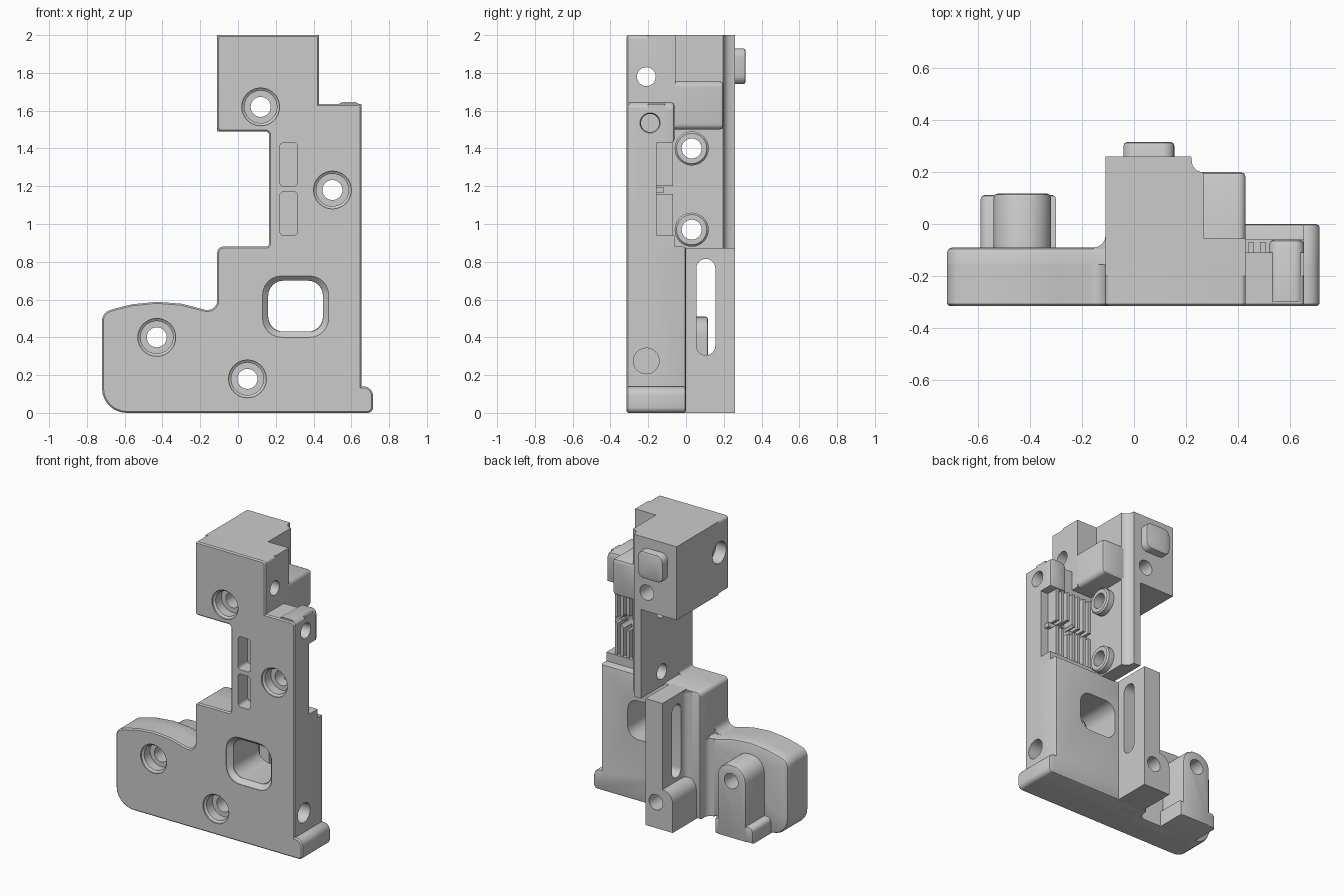
import bpy, bmesh, math
from mathutils import Vector

cube = bpy.data.objects.get("Cube")
if cube:
    bpy.data.objects.remove(cube, do_unlink=True)

grey = bpy.data.materials.new("plain grey")
grey.use_nodes = True
grey.diffuse_color = (0.6, 0.6, 0.6, 1)
grey.node_tree.nodes["Principled BSDF"].inputs["Base Color"].default_value = (0.6, 0.6, 0.6, 1)

# The profile plane for each extrusion axis
PLACE = {"x": lambda a, b, d: (d, a, b),
         "y": lambda a, b, d: (a, d, b),
         "z": lambda a, b, d: (a, b, d)}
FRONT = -0.315


def finish(name, bm):
    bmesh.ops.recalc_face_normals(bm, faces=bm.faces)
    mesh = bpy.data.meshes.new(name)
    bm.to_mesh(mesh)
    bm.free()
    mesh.materials.append(grey)
    obj = bpy.data.objects.new(name, mesh)
    bpy.context.collection.objects.link(obj)
    return obj


def rounded(points, steps=6):
    """Replace each (a, b, radius) corner with an arc."""
    out, n = [], len(points)
    for i, p in enumerate(points):
        corner = Vector(p[:2])
        r = p[2] if len(p) > 2 else 0
        if not r:
            out.append(corner)
            continue
        start = corner + (Vector(points[i - 1][:2]) - corner).normalized() * r
        end = corner + (Vector(points[(i + 1) % n][:2]) - corner).normalized() * r
        for k in range(steps + 1):
            t = k / steps
            u, v, w = (1 - t) ** 2, 1.414 * t * (1 - t), t * t
            out.append((start * u + corner * v + end * w) / (u + v + w))
    return out


def prism(name, axis, points, d0, d1, bevel=0, at=None, segments=2):
    """Extrude a profile and optionally round the rim of the cap at depth 'at'."""
    bm = bmesh.new()
    outline = rounded(points)
    rims = [[bm.verts.new(PLACE[axis](p.x, p.y, d)) for p in outline] for d in (d0, d1)]
    caps = [bm.faces.new(rim) for rim in rims]
    n = len(outline)
    for i in range(n):
        j = (i + 1) % n
        bm.faces.new((rims[0][i], rims[0][j], rims[1][j], rims[1][i]))
    if bevel:
        bmesh.ops.recalc_face_normals(bm, faces=bm.faces)
        cap = caps[0] if at == d0 else caps[1]
        bmesh.ops.bevel(bm, geom=list(cap.edges), offset=bevel, segments=segments,
                        profile=0.5, affect='EDGES')
    return finish(name, bm)


def box(a0, a1, b0, b1, r=0):
    return [(a0, b0, r), (a1, b0, r), (a1, b1, r), (a0, b1, r)]


def lathe(name, axis, a, b, rings, sides=32):
    """Stacked circles given as (depth, radius)."""
    bm = bmesh.new()
    loops = []
    for d, r in rings:
        loops.append([bm.verts.new(PLACE[axis](a + r * math.cos(math.tau * k / sides),
                                               b + r * math.sin(math.tau * k / sides), d))
                      for k in range(sides)])
    bm.faces.new(loops[0])
    bm.faces.new(loops[-1])
    for low, high in zip(loops, loops[1:]):
        for k in range(sides):
            j = (k + 1) % sides
            bm.faces.new((low[k], low[j], high[j], high[k]))
    return finish(name, bm)


def fillet(name, x, y, z1, r=0.045):
    """Upright concave fillet in the corner where a back face meets a wall."""
    return prism(name, "z", [(x + 0.02, y - 0.03), (x - r - 0.001, y - 0.03), (x - r - 0.001, y),
                             (x, y, r), (x, y + r + 0.001), (x + 0.02, y + r + 0.001)], 0.001, z1)


def touches(one, two):
    """True when the bounding boxes of two objects overlap."""
    for axis in range(3):
        a = [v.co[axis] for v in one.data.vertices]
        b = [v.co[axis] for v in two.data.vertices]
        if min(a) >= max(b) or min(b) >= max(a):
            return False
    return True


def cut(target, tool):
    mod = target.modifiers.new("cut", 'BOOLEAN')
    mod.operation, mod.solver, mod.object = 'DIFFERENCE', 'EXACT', tool
    graph = bpy.context.evaluated_depsgraph_get()
    mesh = bpy.data.meshes.new_from_object(target.evaluated_get(graph))
    target.modifiers.clear()
    target.data = mesh


# Front plate with the full silhouette
arm_top = [(-0.11, 0.545, 0.05), (-0.17, 0.545), (-0.3, 0.578), (-0.43, 0.588),
           (-0.56, 0.575), (-0.65, 0.553), (-0.72, 0.53, 0.04)]
foot = [(0.715, 0, 0.03), (0.715, 0.14, 0.05), (0.655, 0.14)]
parts = [prism("front_plate", "y", [
    (-0.72, 0, 0.13), *foot, (0.655, 1.635, 0.02), (0.43, 1.635), (0.43, 2, 0.02),
    (-0.11, 2, 0.02), (-0.11, 1.49, 0.02), (0.165, 1.49, 0.02), (0.165, 0.88, 0.02),
    (-0.11, 0.88, 0.03), *arm_top], FRONT, -0.155, 0.008, FRONT, 1)]

# Blocks behind the plate; column and top block share a scooped back corner
scoop = [(0.22, 0.26), (0.225, 0.225), (0.24, 0.207), (0.27, 0.195), (0.27, -0.2)]
parts += [
    prism("arm", "y", [(-0.72, 0, 0.13), (-0.1, 0), (-0.1, 0.545), *arm_top[1:]],
          -0.2, -0.09, 0.02, -0.09),
    prism("base_block", "y", [(-0.11, 0), *foot, (0.655, 0.88), (-0.11, 0.88, 0.03)],
          -0.2, 0, 0.015, 0),
    prism("top_block", "z", [(-0.11, -0.2), (-0.11, 0.26), *scoop], 1.49, 2),
    prism("column", "z", [(0.165, -0.2), (0.165, 0.26), *scoop], 0.87, 1.495),
    prism("top_shoulder", "y", box(0.2, 0.43, 1.5, 2), -0.2, -0.055),
    prism("top_step", "y", box(0.2, 0.43, 1.5, 1.755, 0.03), -0.2, 0.2, 0.02, 0.2),
    prism("lower_rail", "y", box(0.2, 0.655, 0.87, 0.94), -0.2, -0.06),
    prism("upper_rail", "y", box(0.2, 0.655, 1.43, 1.635), -0.2, -0.11),
    prism("side_lug", "y", [(0.52, 1.43), (0.655, 1.43), (0.655, 1.645, 0.04), (0.52, 1.645, 0.04)],
          -0.3, -0.06, 0.02, -0.06),
    prism("slotted_wall", "y", box(0, 0.13, 0, 0.88), -0.1, 0.26),
    prism("lower_lug", "y", [(-0.08, 0), (0.05, 0), (0.05, 0.28), (-0.08, 0.28, 0.08)], -0.1, 0.26),
    prism("arm_boss", "y", [(-0.54, 0), (-0.32, 0), (-0.32, 0.51, 0.1), (-0.54, 0.51, 0.1)],
          -0.2, 0.117, 0.015, 0.117),
    prism("arm_boss_foot", "y", [(-0.59, 0), (-0.3, 0), (-0.3, 0.11), (-0.59, 0.11, 0.03)],
          -0.2, 0.112, 0.015, 0.112),
    prism("back_knob", "y", box(-0.04, 0.155, 1.74, 1.93, 0.045), 0.2, 0.315, 0.012, 0.315),
    fillet("wall_fillet", 0, 0, 0.87),
    fillet("arm_fillet", -0.11, -0.09, 0.54),
]
parts += [lathe("column_boss", "x", 0.03, z, [(0.2, 0.09), (0.31, 0.09), (0.32, 0.08)])
          for z in (0.97, 1.4)]

# Grille of upright slats in two rows
for z0, z1 in ((0.93, 1.16), (1.2, 1.44)):
    for k in range(7):
        x = 0.305 + 0.045 * k
        parts.append(prism("slat", "y", box(x, x + 0.022, z0, z1), -0.2, -0.07))
parts.append(prism("slat_bridge", "y", box(0.2, 0.62, 1.165, 1.195), -0.2, -0.12))

# Counterbored screw holes from the front
cutters = [lathe("screw_hole", "y", x, z, [
    (-0.4, 0.1), (-0.305, 0.1), (-0.295, 0.086), (-0.23, 0.086), (-0.23, 0.053), (0.4, 0.053)])
    for x, z in ((0.12, 1.62), (0.5, 1.18), (-0.43, 0.4), (0.05, 0.18))]

# Window, front pockets and wall slot
cutters += [
    prism("window", "y", box(0.16, 0.45, 0.43, 0.7, 0.08), -0.4, 0.1),
    prism("window_rim", "y", box(0.13, 0.48, 0.4, 0.725, 0.1), -0.4, -0.28, 0.03, -0.28, 1),
    prism("pocket", "y", box(0.222, 0.315, 0.94, 1.17, 0.02), -0.4, -0.21),
    prism("pocket", "y", box(0.222, 0.315, 1.2, 1.43, 0.02), -0.4, -0.21),
    prism("wall_slot", "x", box(0.055, 0.155, 0.305, 0.815, 0.049), -0.2, 0.3),
]

# Sideways holes
cutters += [lathe("boss_hole", "x", 0.03, z, [(0.1, 0.053), (0.4, 0.053)]) for z in (0.97, 1.4)]
cutters += [
    lathe("top_hole", "x", -0.21, 1.78, [(-0.2, 0.075), (-0.03, 0.075), (-0.03, 0.05), (0.5, 0.05)]),
    lathe("lug_hole", "x", -0.19, 1.535, [(0.54, 0.048), (0.64, 0.048), (0.66, 0.056), (0.7, 0.056)]),
    lathe("side_hole", "x", -0.21, 0.275, [(0.56, 0.068), (0.7, 0.068)]),
]
for cutter in cutters:
    for part in parts:
        if touches(part, cutter):
            cut(part, cutter)
    bpy.data.objects.remove(cutter, do_unlink=True)

bpy.ops.object.select_all(action='DESELECT')
for part in parts:
    part.select_set(True)
bpy.context.view_layer.objects.active = parts[0]
bpy.ops.object.shade_smooth_by_angle(angle=math.radians(35))
